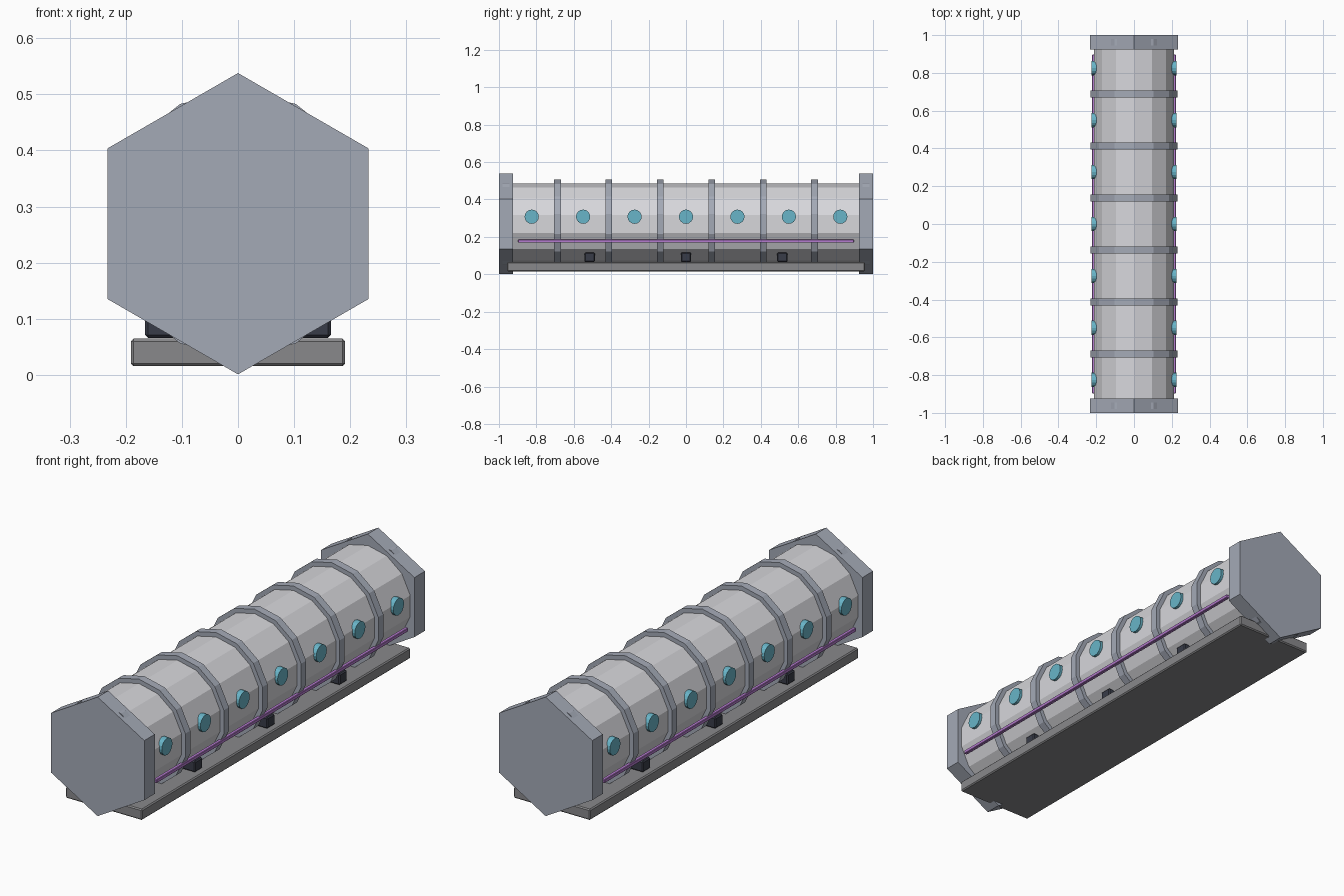
import bpy
import bmesh
from math import sin, cos, tau, pi
from mathutils import Matrix

cube = bpy.data.objects.get("Cube")
if cube:
    bpy.data.objects.remove(cube, do_unlink=True)


def material(name, r, g, b):
    mat = bpy.data.materials.new(name)
    mat.use_nodes = True
    mat.diffuse_color = (r, g, b, 1)
    mat.node_tree.nodes["Principled BSDF"].inputs["Base Color"].default_value = (r, g, b, 1)
    return mat


HULL = material("pale grey hull", 0.68, 0.68, 0.71)
FRAME = material("blue grey frame", 0.37, 0.40, 0.47)
BASE = material("mid grey base", 0.25, 0.25, 0.26)
BRACKET = material("dark slate", 0.04, 0.045, 0.065)
GLASS = material("cyan glass", 0.14, 0.46, 0.58)
GLOW = material("violet strip", 0.46, 0.20, 0.62)

AXIS_Z = 0.2695   # height of the module's long axis


def add_object(name, bm, mat, bevel=0):
    bmesh.ops.recalc_face_normals(bm, faces=bm.faces)
    mesh = bpy.data.meshes.new(name)
    bm.to_mesh(mesh)
    bm.free()
    mesh.materials.append(mat)
    obj = bpy.data.objects.new(name, mesh)
    bpy.context.collection.objects.link(obj)
    if bevel:
        mod = obj.modifiers.new("edge_bevel", "BEVEL")
        mod.width = bevel
        mod.segments = 1
    return obj


def prism(name, sides, radius, y, length, mat):
    """Polygonal prism along y with one corner pointing straight up."""
    bm = bmesh.new()
    angles = [pi / 2 + tau * i / sides for i in range(sides)]
    face = bm.faces.new([bm.verts.new((radius * cos(a), y - length / 2, AXIS_Z + radius * sin(a)))
                         for a in angles])
    out = bmesh.ops.extrude_face_region(bm, geom=[face], use_keep_orig=True)
    moved = [v for v in out["geom"] if isinstance(v, bmesh.types.BMVert)]
    bmesh.ops.translate(bm, verts=moved, vec=(0, length, 0))
    return add_object(name, bm, mat)


def box(name, centre, size, mat, bevel):
    bm = bmesh.new()
    bmesh.ops.create_cube(bm, size=1, matrix=Matrix.Translation(centre) @ Matrix.Diagonal((*size, 1)))
    return add_object(name, bm, mat, bevel)


def porthole(name, side, y):
    bm = bmesh.new()
    place = Matrix.Translation((side * 0.207, y, 0.308)) @ Matrix.Rotation(pi / 2, 4, "Y")
    bmesh.ops.create_cone(bm, cap_ends=True, segments=16, radius1=0.038, radius2=0.038,
                          depth=0.034, matrix=place)
    return add_object(name, bm, GLASS)


# Hull, reinforcing rings and end caps
PITCH = 0.275
prism("hull", 14, 0.217, 0, 1.925, HULL)
for i in range(8):
    prism(f"hull_ring_{i + 1}", 14, 0.237, (i - 3.5) * PITCH, 0.036, FRAME)
for name, end in (("front", -1), ("back", 1)):
    prism(f"{name}_end_cap", 6, 0.2685, end * 0.9625, 0.075, FRAME)

# Portholes and light strips on both sides
for name, side in (("left", 1), ("right", -1)):
    for i in range(7):
        porthole(f"{name}_porthole_{i + 1}", side, (i - 3) * PITCH)
    box(f"{name}_light_strip", (side * 0.214, 0, 0.177), (0.016, 1.794, 0.016), GLOW, 0.002)

# Base plate and cross brackets
box("base_plate", (0, 0, 0.04), (0.382, 1.914, 0.049), BASE, 0.005)
for i in range(3):
    box(f"support_bracket_{i + 1}", (0, (i - 1) * 0.515, 0.091), (0.331, 0.055, 0.05), BRACKET, 0.005)
